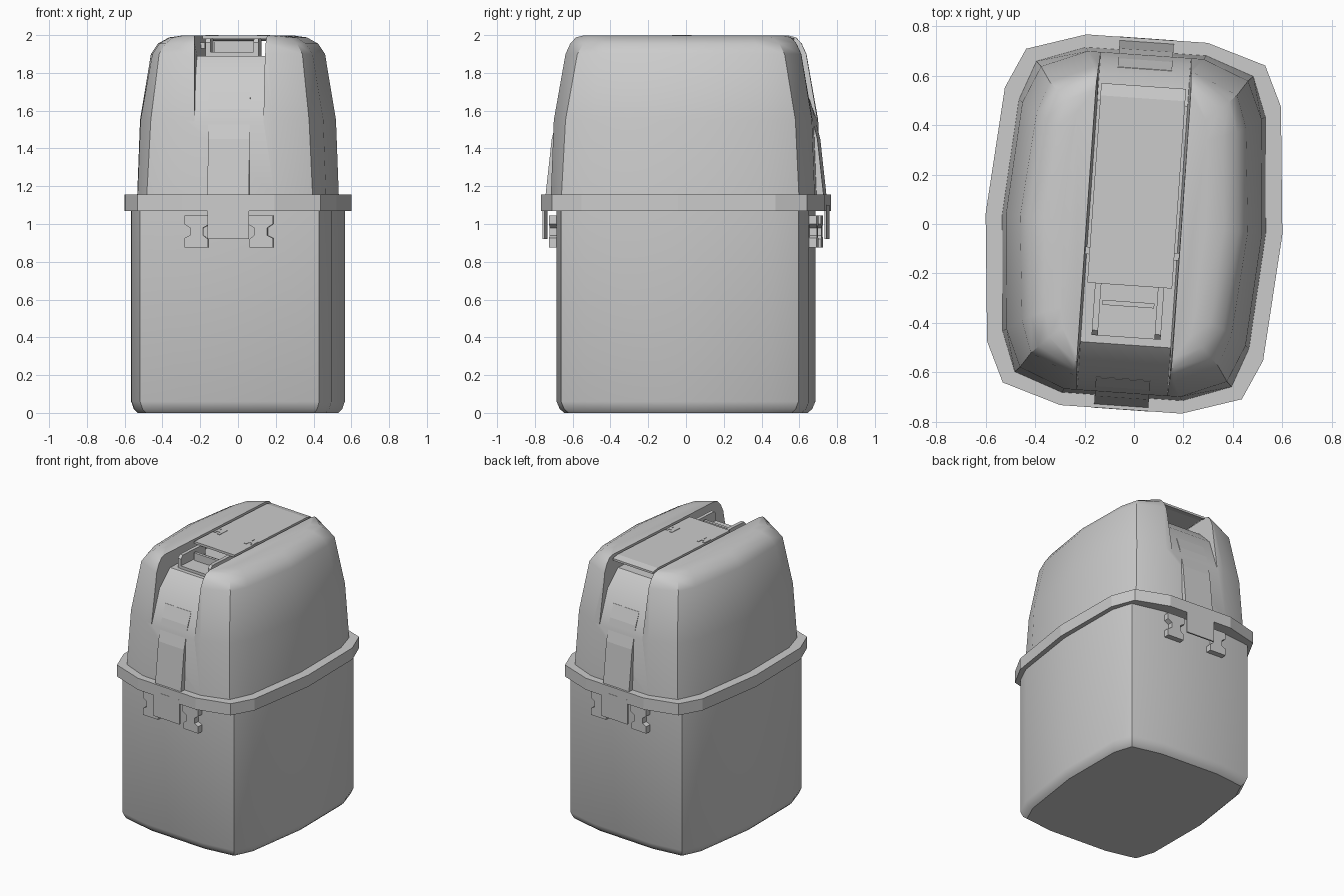
import bpy, bmesh, math

if "Cube" in bpy.data.objects:
    bpy.data.objects.remove(bpy.data.objects["Cube"])

TURN = -0.07  # whole bin is turned slightly about z


def make(name, bm, smooth=True):
    bmesh.ops.recalc_face_normals(bm, faces=bm.faces)
    me = bpy.data.meshes.new(name)
    bm.to_mesh(me)
    bm.free()
    ob = bpy.data.objects.new(name, me)
    bpy.context.collection.objects.link(ob)
    ob.rotation_euler.z = TURN
    if smooth:
        smooth_sharp(ob)
    return ob


def select(ob):
    bpy.ops.object.select_all(action='DESELECT')
    ob.select_set(True)
    bpy.context.view_layer.objects.active = ob


def smooth_sharp(ob):
    select(ob)
    bpy.ops.object.shade_smooth_by_angle(angle=math.radians(28))


def ring(quarter):
    """Quarter outline (front middle to side middle) mirrored to a closed 14-gon."""
    right = quarter + [(x, -y) for x, y in reversed(quarter[:-1])]
    return right + [(-x, -y) for x, y in right]


def loft(name, levels, smooth=True):
    """Skin a stack of (z, quarter outline) levels and cap both ends."""
    bm = bmesh.new()
    rows = []
    for z, q in levels:
        rows.append([bm.verts.new((x, y, z)) for x, y in ring(q)])
    n = len(rows[0])
    for a, b in zip(rows, rows[1:]):
        for i in range(n):
            j = (i + 1) % n
            bm.faces.new((a[i], a[j], b[j], b[i]))
    bm.faces.new(rows[0])
    bm.faces.new(rows[-1])
    return make(name, bm, smooth)


def prism(name, pts, axis, lo, hi, smooth=False, flare=None):
    """Extrude a profile: axis 'x' takes (y, z) points, axis 'y' (x, z), axis 'z' (x, y)."""
    place = {'x': lambda p, d: (d, p[0], p[1]),
             'y': lambda p, d: (p[0], d, p[1]),
             'z': lambda p, d: (p[0], p[1], d)}[axis]
    bm = bmesh.new()
    a = [bm.verts.new(place(p, lo)) for p in pts]
    b = [bm.verts.new(place(p, hi)) for p in pts]
    for i in range(len(pts)):
        j = (i + 1) % len(pts)
        bm.faces.new((a[i], a[j], b[j], b[i]))
    bm.faces.new(a)
    bm.faces.new(b)
    if flare:
        for v in bm.verts:
            if v.co.z > 1.95:
                v.co.x *= flare
    return make(name, bm, smooth)


def box(name, x0, x1, y0, y1, z0, z1):
    return prism(name, [(x0, z0), (x1, z0), (x1, z1), (x0, z1)], 'y', y0, y1)


def scaled(q, s):
    return [(x * s, y * s) for x, y in q]


# Bin body with chamfered foot
body = [(.24, .67), (.475, .63), (.53, .49), (.567, 0)]
loft("bin_body", [(0, scaled(body, .94)), (.02, scaled(body, .975)),
                  (.06, body), (1.1, body)])

# Rim collar
rim = [(.246, .752), (.485, .677), (.56, .515), (.602, 0)]
loft("rim_collar", [(1.07, rim), (1.155, rim)], False)

# Domed lid
lid = loft("lid", [
    (1.15, [(.245, .70), (.44, .63), (.50, .47), (.535, 0)]),
    (1.55, [(.235, .685), (.42, .61), (.485, .46), (.52, 0)]),
    (1.90, [(.205, .625), (.38, .55), (.425, .42), (.462, 0)]),
    (1.955, [(.203, .60), (.35, .52), (.39, .40), (.425, 0)]),
    (1.988, [(.202, .57), (.31, .48), (.335, .38), (.365, 0)]),
    (1.998, [(.201, .53), (.26, .44), (.27, .36), (.29, 0)])], False)

# Channel cut through the lid from front to back
half = [(-.80, 1.44), (-.70, 1.5), (-.66, 1.61), (-.60, 1.78), (-.49, 1.89)]
profile = half + [(-y, z) for y, z in reversed(half)] + [(.8, 2.1), (-.8, 2.1)]
cutter = prism("channel_cutter", profile, 'x', -.183, .183, flare=1.1)
cutter.hide_render = True
cutter.hide_viewport = False
mod = lid.modifiers.new("channel", 'BOOLEAN')
mod.operation = 'DIFFERENCE'
mod.solver = 'EXACT'
mod.object = cutter
bpy.context.view_layer.update()
select(lid)
bpy.ops.object.modifier_apply(modifier=mod.name)
bpy.data.objects.remove(cutter)
smooth_sharp(lid)

# Sliding cover plate over the channel
prism("cover_plate", [(-.25, 1.98), (.51, 1.98), (.56, 1.97), (.56, 1.985),
                      (.51, 1.997), (-.25, 1.997)], 'x', -.172, .172)

# Frame and grip under the open end of the plate
box("frame_floor", -.13, .13, -.46, -.22, 1.885, 1.91)
box("grip_bar", -.105, .105, -.335, -.315, 1.905, 1.965)
for side, s in (("left", -1), ("right", 1)):
    prism("frame_rail_" + side, [(-.46, 1.89), (-.2, 1.89), (-.2, 1.982),
                                 (-.44, 1.982), (-.46, 1.96)], 'x',
          *sorted((s * .115, s * .14)))
    box("hinge_pin_" + side, *sorted((s * .165, s * .205)), -.135, -.105, 1.93, 1.96)
    # H-shaped catch on the plate
    h = [(.105, -.085), (.125, -.085), (.125, -.055), (.15, -.055), (.15, -.075),
         (.168, -.075), (.168, -.01), (.15, -.01), (.15, -.03), (.125, -.03),
         (.125, 0), (.105, 0)]
    prism("plate_catch_" + side, [(s * x, y + .02) for x, y in h], 'z', 1.99, 2.0)

# Latches, front and back
for end, e in (("front", 1), ("back", -1)):
    strap = [(-.738, 1.15), (-.705, 1.45), (-.665, 1.61), (-.63, 1.70),
             (-.60, 1.70), (-.64, 1.58), (-.68, 1.43), (-.70, 1.15)]
    prism("latch_strap_" + end, [(e * y, z) for y, z in strap], 'x', -.11, .11)
    box("latch_tab_" + end, -.11, .11, *sorted((-e * .753, -e * .742)), .92, 1.1)
    for side, s in (("left", -1), ("right", 1)):
        clip = [(.10, 1.045), (.235, 1.045), (.235, 1.0), (.205, .98), (.205, .94),
                (.235, .925), (.235, .875), (.11, .875), (.11, .92), (.135, .94),
                (.135, .98), (.10, 1.0)]
        prism(f"latch_clip_{end}_{side}", [(s * x, z) for x, z in clip], 'y',
              *sorted((-e * .71, -e * .665)))
